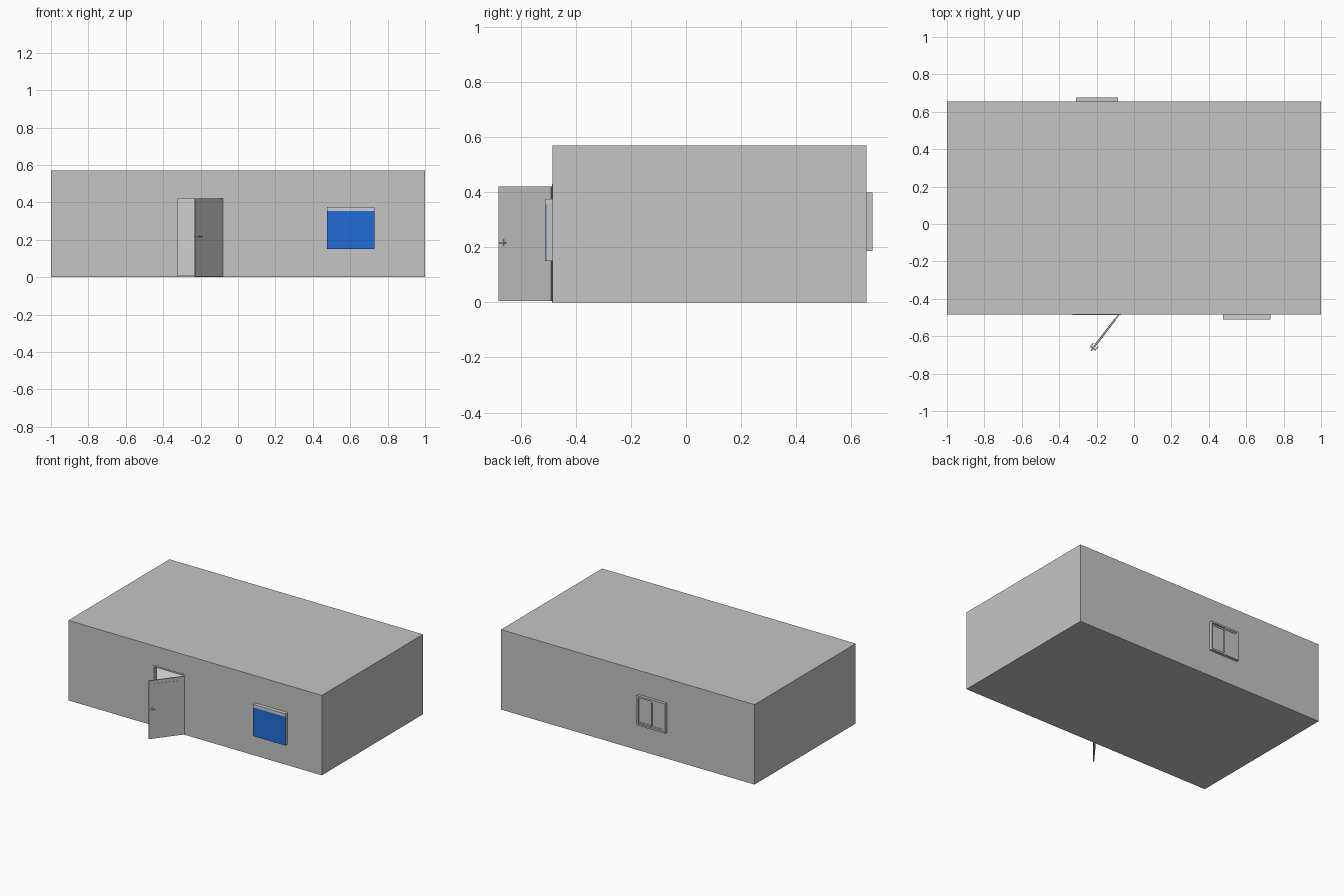
import bpy, bmesh, math
from mathutils import Matrix, Vector

if "Cube" in bpy.data.objects:
    bpy.data.objects.remove(bpy.data.objects["Cube"])


def material(name, rgb):
    m = bpy.data.materials.new(name)
    m.diffuse_color = (*rgb, 1)
    m.use_nodes = True
    m.node_tree.nodes["Principled BSDF"].inputs["Base Color"].default_value = m.diffuse_color
    return m


GREY = material("wall grey", (0.56, 0.56, 0.56))
LIGHT = material("light grey", (0.64, 0.64, 0.64))
WHITE = material("floor white", (0.92, 0.92, 0.92))
BLUE = material("shutter blue", (0.016, 0.15, 0.68))


def box(name, x, y, z, mat=GREY, matrix=None):
    """Box from (min, max) ranges on each axis."""
    bm = bmesh.new()
    bmesh.ops.create_cube(bm, size=1)
    size = Vector((x[1] - x[0], y[1] - y[0], z[1] - z[0]))
    mid = Vector((x[0] + x[1], y[0] + y[1], z[0] + z[1])) / 2
    bmesh.ops.transform(bm, matrix=Matrix.Translation(mid) @ Matrix.Diagonal((*size, 1)), verts=bm.verts)
    if matrix:
        bmesh.ops.transform(bm, matrix=matrix, verts=bm.verts)
    me = bpy.data.meshes.new(name)
    bm.to_mesh(me)
    bm.free()
    me.materials.append(mat)
    ob = bpy.data.objects.new(name, me)
    bpy.context.collection.objects.link(ob)
    return ob


def cut(target, cutter):
    mod = target.modifiers.new("cut", 'BOOLEAN')
    mod.operation, mod.solver, mod.object = 'DIFFERENCE', 'EXACT', cutter
    bpy.context.view_layer.objects.active = target
    bpy.ops.object.modifier_apply(modifier=mod.name)
    bpy.data.objects.remove(cutter)


def frame(name, x, z, y, w, mat=GREY, sill=True):
    """Rectangular border of width w around an opening."""
    box(name + "_left", (x[0], x[0] + w), y, z, mat)
    box(name + "_right", (x[1] - w, x[1]), y, z, mat)
    inner = (x[0] + w, x[1] - w)
    box(name + "_top", inner, y, (z[1] - w, z[1]), mat)
    if sill:
        box(name + "_sill", inner, y, (z[0], z[0] + w), mat)


F, B, H, T = -0.484, 0.656, 0.57, 0.03   # front, back, height, wall thickness

# hollow building with a doorway
house = box("house_shell", (-1, 1), (F, B), (0, H))
cut(house, box("room_cutter", (-1 + T, 1 - T), (F + T, B - T), (0.005, H - T)))
cut(house, box("door_cutter", (-0.32, -0.08), (F - 0.1, F + 0.1), (0.005, 0.42)))
house.data.materials.clear()
for m in (GREY, LIGHT):
    house.data.materials.append(m)
for p in house.data.polygons:
    c = p.center
    inside = abs(c.x) < 0.98 and F + 0.02 < c.y < B - 0.02 and 0.004 < c.z < H - 0.01
    p.material_index = 1 if inside else 0
box("floor", (-1 + T, 1 - T), (F + T, B - T), (0.004, 0.008), WHITE)

# door surround
frame("door_frame", (-0.33, -0.07), (0, 0.43), (F - 0.003, F + 0.001), 0.01, sill=False)

# open door leaf, built along +x from its hinge and swung outwards
hinge = Matrix.Translation((-0.083, F - 0.003, 0)) @ Matrix.Rotation(math.radians(180 + 52.5), 4, 'Z')
box("door_leaf", (0, 0.24), (-0.004, 0.004), (0.005, 0.42), GREY, hinge)
for s, side in ((-1, "inner"), (1, "outer")):
    def span(a, b):
        return tuple(sorted((s * a, s * b)))
    box(f"door_panel_{side}", (0.03, 0.212), span(0.003, 0.0055), (0.05, 0.395), GREY, hinge)
    box(f"handle_plate_{side}", (0.217, 0.231), span(0.003, 0.007), (0.205, 0.23), GREY, hinge)
    box(f"handle_stem_{side}", (0.221, 0.227), span(0.006, 0.018), (0.214, 0.22), GREY, hinge)
    box(f"handle_lever_{side}", (0.2, 0.227), span(0.013, 0.018), (0.214, 0.22), GREY, hinge)

# front window with roller shutter
wx = (0.475, 0.73)
frame("shutter_frame", wx, (0.15, 0.36), (F - 0.023, F + 0.001), 0.015)
box("shutter_box", wx, (F - 0.026, F + 0.001), (0.355, 0.376), LIGHT)
box("shutter_blind", wx, (F - 0.026, F - 0.022), (0.15, 0.355), BLUE)

# back sliding window: outer frame, two sashes at different depths
frame("back_window_frame", (-0.31, -0.085), (0.187, 0.398), (B - 0.001, B + 0.021), 0.012)
for name, x, d in (("left", (-0.298, -0.194), 0.018), ("right", (-0.204, -0.097), 0.010)):
    frame(f"sash_{name}", x, (0.199, 0.386), (B + d - 0.008, B + d), 0.01)
    box(f"pane_{name}", (x[0] + 0.01, x[1] - 0.01), (B + d - 0.006, B + d - 0.003), (0.209, 0.376))
